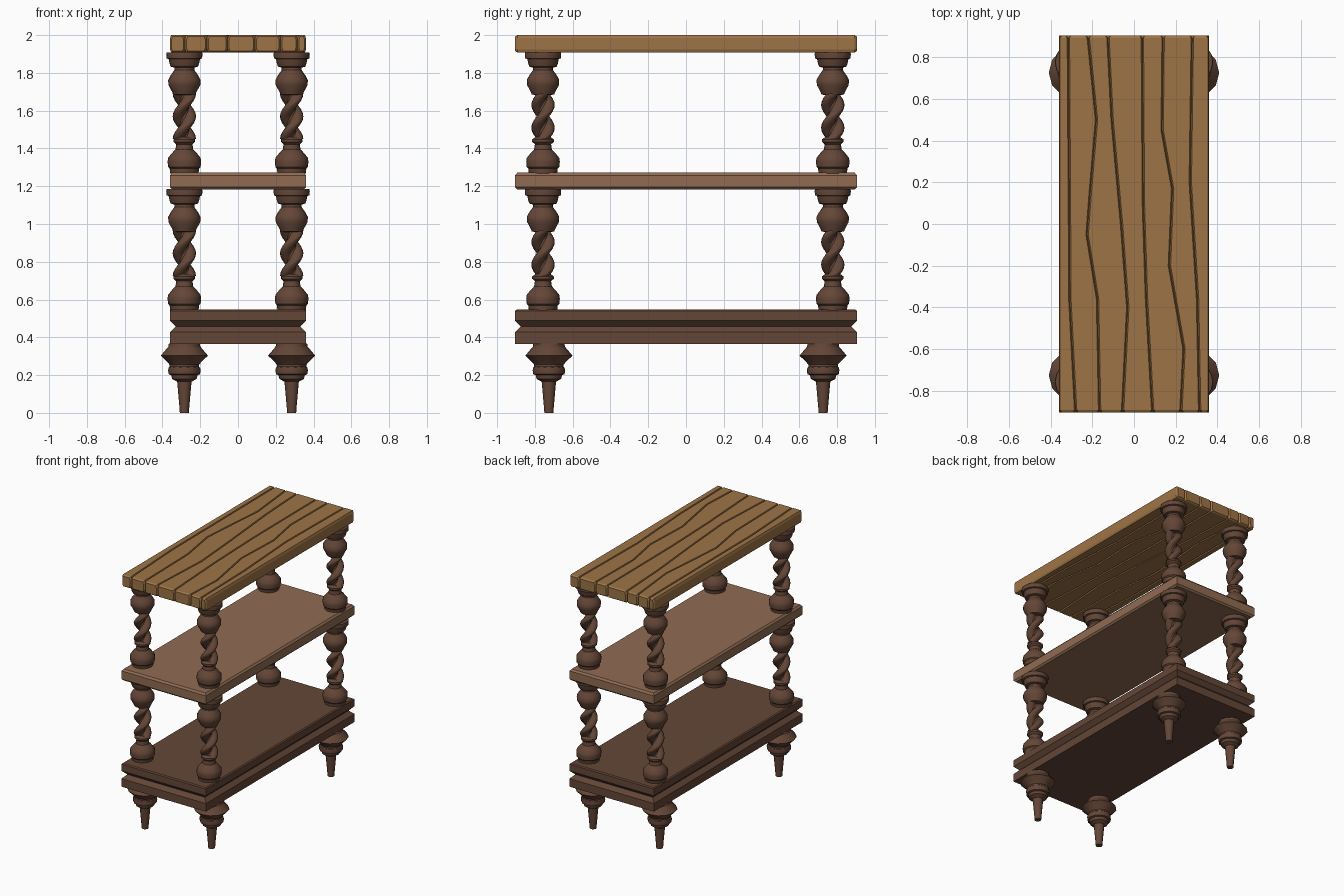
import bpy, bmesh, math

if "Cube" in bpy.data.objects:
    bpy.data.objects.remove(bpy.data.objects["Cube"])


def material(name, rgb):
    m = bpy.data.materials.new(name)
    lin = [((c / 255 + 0.055) / 1.055) ** 2.4 for c in rgb]
    m.diffuse_color = (*lin, 1)
    m.use_nodes = True
    m.node_tree.nodes["Principled BSDF"].inputs["Base Color"].default_value = m.diffuse_color
    return m


TOP = material("golden wood", (158, 116, 70))
MID = material("tan wood", (144, 107, 82))
DARK = material("dark brown wood", (100, 70, 55))


def loft(bm, rings):
    """Skin a list of closed point rings and cap both ends."""
    vs = [[bm.verts.new(p) for p in r] for r in rings]
    for a, b in zip(vs, vs[1:]):
        n = len(a)
        for i in range(n):
            bm.faces.new((a[i], a[(i + 1) % n], b[(i + 1) % n], b[i]))
    bm.faces.new(vs[0][::-1])
    bm.faces.new(vs[-1])


def finish(bm, name, mat, smooth=None):
    bmesh.ops.recalc_face_normals(bm, faces=bm.faces)
    me = bpy.data.meshes.new(name)
    bm.to_mesh(me)
    bm.free()
    me.materials.append(mat)
    ob = bpy.data.objects.new(name, me)
    bpy.context.collection.objects.link(ob)
    if smooth:
        bpy.ops.object.select_all(action='DESELECT')
        bpy.context.view_layer.objects.active = ob
        ob.select_set(True)
        bpy.ops.object.shade_smooth_by_angle(angle=math.radians(smooth))
    return ob


def turned(bm, x, y, z0, profile, n):
    """Lathe a (height, radius) profile."""
    loft(bm, [[(x + r * math.cos(2 * math.pi * i / n),
                y + r * math.sin(2 * math.pi * i / n), z0 + z) for i in range(n)]
              for z, r in profile])


def twist(bm, x, y, z0, z1, turns=1.0, n=24, rows=28):
    """Two-strand rope twist."""
    rings = []
    for k in range(rows + 1):
        t = k / rows
        ring = []
        for i in range(n):
            a = 2 * math.pi * i / n
            r = max(0.024, 0.062 * abs(math.cos(a)) ** 0.8)
            b = a + 2 * math.pi * turns * t
            ring.append((x + r * math.cos(b), y + r * math.sin(b), z0 + (z1 - z0) * t))
        rings.append(ring)
    loft(bm, rings)


def shelf(name, mat, levels):
    """Stack of rectangles given as (height, inset)."""
    bm = bmesh.new()
    loft(bm, [[(sx * (0.36 - d), sy * (0.905 - d), z)
               for sx, sy in ((-1, -1), (1, -1), (1, 1), (-1, 1))] for z, d in levels])
    finish(bm, name, mat)


# shelves: grooved base and plain bevelled middle
shelf("base_shelf", DARK, [(0.366, 0), (0.428, 0), (0.457, 0.03), (0.488, 0),
                           (0.54, 0), (0.547, 0.008)])
shelf("middle_shelf", MID, [(1.183, 0.012), (1.195, 0), (1.258, 0), (1.272, 0.012)])

# feet
FOOT = [(0, 0.024), (0.03, 0.026), (0.165, 0.038), (0.18, 0.065), (0.2, 0.07), (0.205, 0.083),
        (0.225, 0.086), (0.24, 0.083), (0.245, 0.078), (0.255, 0.078), (0.27, 0.09),
        (0.303, 0.125), (0.335, 0.098), (0.35, 0.085), (0.368, 0.082)]
for sx, xn in ((-1, "left"), (1, "right")):
    for y, yn in ((-0.726, "front"), (0.726, "back")):
        bm = bmesh.new()
        turned(bm, sx * 0.284, y, 0, FOOT, 12)
        finish(bm, f"{yn}_{xn}_foot", DARK, 30)

# turned posts with a twisted middle
POST_LOW = [(-0.003, 0.075), (0.024, 0.078), (0.032, 0.086), (0.06, 0.089), (0.08, 0.086),
            (0.105, 0.066), (0.125, 0.047), (0.152, 0.043), (0.165, 0.057), (0.178, 0.057),
            (0.19, 0.04)]
POST_HIGH = [(0.412, 0.04), (0.416, 0.06), (0.428, 0.064), (0.465, 0.084), (0.492, 0.086),
             (0.515, 0.074), (0.545, 0.053), (0.558, 0.053), (0.563, 0.072), (0.578, 0.078),
             (0.603, 0.083), (0.607, 0.094), (0.63, 0.096), (0.639, 0.094)]
for z0, zn in ((0.545, "lower"), (1.27, "upper")):
    for sx, xn in ((-1, "left"), (1, "right")):
        for y, yn in ((-0.757, "front"), (0.777, "back")):
            bm = bmesh.new()
            turned(bm, sx * 0.284, y, z0, POST_LOW, 16)
            twist(bm, sx * 0.284, y, z0 + 0.18, z0 + 0.42)
            turned(bm, sx * 0.284, y, z0, POST_HIGH, 16)
            finish(bm, f"{zn}_{yn}_{xn}_post", DARK, 32)

# cracked wooden top: wavy planks lying between crack lines given as (y, x)
CRACKS = [
    [(-0.9, -0.36), (0.9, -0.36)],
    [(-0.9, -0.28), (-0.36, -0.308), (0.1, -0.31), (0.9, -0.315)],
    [(-0.9, -0.165), (-0.36, -0.175), (-0.05, -0.225), (0.15, -0.21), (0.5, -0.18), (0.9, -0.22)],
    [(-0.9, -0.055), (-0.4, -0.03), (0, -0.06), (0.5, -0.105), (0.9, -0.125)],
    [(-0.9, 0.09), (-0.36, 0.06), (0.1, 0.045), (0.9, 0.04)],
    [(-0.9, 0.225), (-0.6, 0.24), (-0.2, 0.17), (0.17, 0.185), (0.45, 0.135), (0.9, 0.14)],
    [(-0.9, 0.315), (-0.36, 0.305), (0.2, 0.27), (0.9, 0.28)],
    [(-0.9, 0.36), (0.9, 0.36)],
]


def crack_x(line, y):
    y = max(-0.9, min(0.9, y))
    for (y0, x0), (y1, x1) in zip(line, line[1:]):
        if y <= y1:
            return x0 + (x1 - x0) * (y - y0) / (y1 - y0)
    return line[-1][1]


def plank_ring(xl, xr, y, d):
    """Octagonal plank section shrunk by d."""
    xl, xr, zb, zt = xl + d, xr - d, 1.908 + d, 2.0 - d
    cx, cz = 0.006, 0.016
    return [(x, y, z) for x, z in (
        (xl + cx, zb), (xr - cx, zb), (xr, zb + cz), (xr, zt - cz),
        (xr - cx, zt), (xl + cx, zt), (xl, zt - cz), (xl, zb + cz))]


ys = sorted({p[0] for c in CRACKS for p in c if abs(p[0]) < 0.89})
rows = [(-0.905, 0.008), (-0.893, 0)] + [(y, 0) for y in ys] + [(0.893, 0), (0.905, 0.008)]
bm = bmesh.new()
for left, right in zip(CRACKS, CRACKS[1:]):
    loft(bm, [plank_ring(crack_x(left, y), crack_x(right, y), y, d) for y, d in rows])
finish(bm, "cracked_top", TOP)
